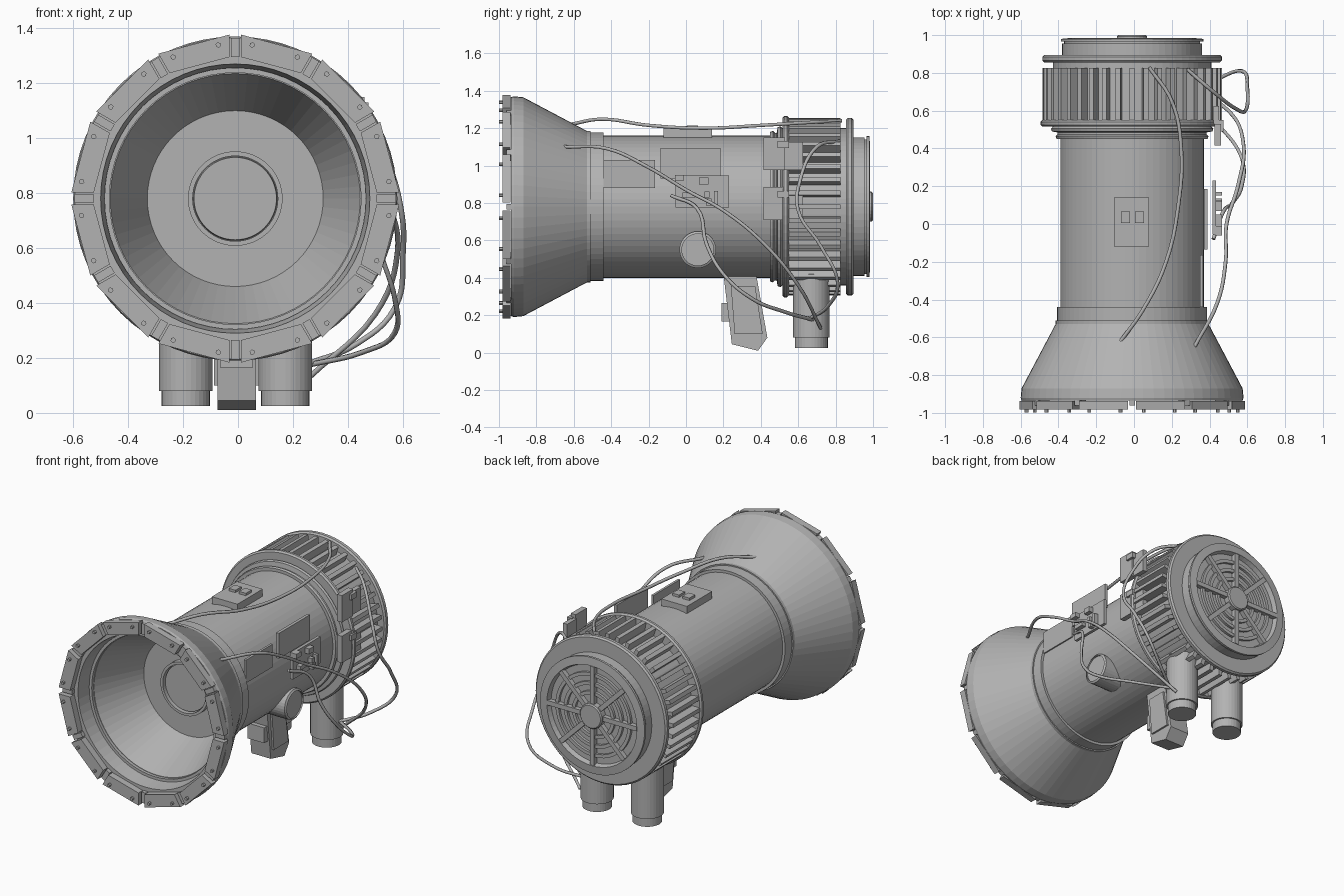
import bpy, bmesh, math
from mathutils import Vector, Matrix

if "Cube" in bpy.data.objects:
    bpy.data.objects.remove(bpy.data.objects["Cube"])

CX, CZ = -0.01, 0.78          # main axis, running along y
grey = bpy.data.materials.new("machine grey")
grey.diffuse_color = (0.45, 0.45, 0.45, 1)
grey.use_nodes = True
grey.node_tree.nodes["Principled BSDF"].inputs["Base Color"].default_value = grey.diffuse_color


def finish(name, bm):
    bmesh.ops.recalc_face_normals(bm, faces=bm.faces)
    me = bpy.data.meshes.new(name)
    bm.to_mesh(me)
    bm.free()
    me.materials.append(grey)
    ob = bpy.data.objects.new(name, me)
    bpy.context.collection.objects.link(ob)
    return ob


def add_box(bm, lo, hi, mat=Matrix()):
    lo, hi = Vector(lo), Vector(hi)
    m = mat @ Matrix.Translation((lo + hi) / 2) @ Matrix.Diagonal((*(hi - lo), 1))
    return bmesh.ops.create_cube(bm, size=1, matrix=m)


def boxes(name, spans):
    bm = bmesh.new()
    for lo, hi in spans:
        add_box(bm, lo, hi)
    return finish(name, bm)


def lathe(name, prof, n=64, closed=False, frame=None):
    """Turn (radius, along) points around the local y axis of frame."""
    frame = frame or Matrix.Translation((CX, 0, CZ))
    bm = bmesh.new()
    rings = []
    for r, y in prof:
        if r == 0:
            rings.append([bm.verts.new(frame @ Vector((0, y, 0)))] * n)
        else:
            rings.append([bm.verts.new(frame @ Vector((r * math.cos(a), y, r * math.sin(a))))
                          for a in (2 * math.pi * i / n for i in range(n))])
    pairs = list(zip(rings, rings[1:])) + ([(rings[-1], rings[0])] if closed else [])
    for p, q in pairs:
        for i in range(n):
            j = (i + 1) % n
            bm.faces.new(dict.fromkeys((p[i], p[j], q[j], q[i])))
    return finish(name, bm)


def ring(name, r0, r1, y0, y1):
    return lathe(name, [(r0, y0), (r1, y0), (r1, y1), (r0, y1)], closed=True)


def spoke_frame(angle):
    """Local z points outward from the main axis at the given angle from the top."""
    return Matrix.Translation((CX, 0, CZ)) @ Matrix.Rotation(math.radians(angle), 4, 'Y')


def prism(bm, pts, d0, d1, place):
    """Extrude outline pts from depth d0 to d1; place maps (u, v, depth) to a point."""
    a = [bm.verts.new(place(u, v, d0)) for u, v in pts]
    b = [bm.verts.new(place(u, v, d1)) for u, v in pts]
    bm.faces.new(a)
    top = bm.faces.new(b)
    for i in range(len(pts)):
        j = (i + 1) % len(pts)
        bm.faces.new((a[i], a[j], b[j], b[i]))
    return top


# Bell, inner funnel and barrel in one turned shell
lathe("bell_and_barrel", [
    (0, -0.5), (0.32, -0.5), (0.455, -0.82), (0.475, -0.82), (0.49, -0.935), (0.585, -0.935),
    (0.59, -0.92), (0.585, -0.87), (0.405, -0.53), (0.405, -0.51), (0.397, -0.51),
    (0.397, -0.44), (0.38, -0.44), (0.38, 0.45), (0.40, 0.45), (0.405, 0.465), (0.395, 0.475),
    (0.395, 0.485), (0.425, 0.49), (0.43, 0.505), (0.42, 0.515), (0.475, 0.515),
    (0.485, 0.525), (0.485, 0.54), (0.475, 0.55), (0.42, 0.55), (0.42, 0.855),
    (0.465, 0.855), (0.475, 0.865), (0.475, 0.885), (0.465, 0.895), (0.37, 0.895),
    (0.37, 0.955), (0.36, 0.955), (0.36, 0.965), (0.377, 0.965), (0.377, 0.98),
    (0.325, 0.985), (0.315, 0.955), (0, 0.955)])
ring("funnel_lip", 0.458, 0.476, -0.84, -0.815)
ring("lens_rim", 0.155, 0.172, -0.54, -0.49)
lathe("lens", [(0.155, -0.49), (0.15, -0.52), (0, -0.52)])

# Twelve straight rim plates with bolts and small clips in the gaps
bm = bmesh.new()
bolts = bmesh.new()
clips = bmesh.new()
for k in range(12):
    f = spoke_frame(15 + 30 * k)
    half = math.radians(15)
    ro, ri = 0.582, 0.503
    wo, wi = ro * math.tan(half) - 0.022, ri * math.tan(half) - 0.022
    top = prism(bm, [(-wo, ro), (wo, ro), (wi, ri), (-wi, ri)], -0.938, -0.972,
                lambda u, v, d: f @ Vector((u, d, v)))
    bmesh.ops.inset_region(bm, faces=[top], thickness=0.007)
    for v in top.verts:
        v.co.y = -0.982
    for s in (-1, 1):
        m = f @ Matrix.Translation((s * 0.085, -0.988, 0.556)) @ Matrix.Rotation(math.pi / 2, 4, 'X')
        bmesh.ops.create_cone(bolts, cap_ends=True, segments=6, radius1=0.01, radius2=0.01,
                              depth=0.022, matrix=m)
    add_box(clips, (-0.015, -0.96, 0.515), (0.015, -0.93, 0.585), spoke_frame(30 * k))
finish("rim_plates", bm)
finish("rim_bolts", bolts)
finish("rim_clips", clips)

# Cooling fins around the rear housing
bm = bmesh.new()
for k in range(40):
    add_box(bm, (-0.013, 0.55, 0.41), (0.013, 0.825, 0.475), spoke_frame(9 * k))
finish("cooling_fins", bm)

# Rear grille: rings, eight spokes and hub
for r in (0.13, 0.19, 0.25):
    ring("grille_ring", r, r + 0.022, 0.95, 0.972)
bm = bmesh.new()
for k in range(8):
    add_box(bm, (-0.015, 0.95, 0.05), (0.015, 0.985, 0.322), spoke_frame(45 * k))
finish("grille_spokes", bm)
lathe("grille_hub", [(0, 0.95), (0.08, 0.95), (0.08, 0.993), (0.073, 1.0), (0, 1.0)], 24)

# Two cylindrical feet
for x in (-0.19, 0.172):
    up = Matrix.Translation((x, 0.67, 0)) @ Matrix.Rotation(math.pi / 2, 4, 'X')
    lathe("foot", [(0, 0.025), (0.088, 0.025), (0.088, 0.08), (0.098, 0.08), (0.098, 0.42), (0, 0.42)],
          32, frame=up)

# Grip below the barrel, with raised cheeks and trigger block
bm = bmesh.new()
grip = [(0.2, 0.42), (0.375, 0.42), (0.435, 0.08), (0.385, 0.01), (0.245, 0.045)]
cheek = [(0.24, 0.355), (0.37, 0.355), (0.41, 0.1), (0.26, 0.1)]
prism(bm, grip, -0.075, 0.065, lambda u, v, d: Vector((d, u, v)))
prism(bm, cheek, -0.087, 0.077, lambda u, v, d: Vector((d, u, v)))
add_box(bm, (-0.065, 0.19, 0.165), (0.055, 0.26, 0.265))
finish("grip", bm)

# Top plate with two buttons
boxes("top_plate", [((-0.105, -0.12, 1.15), (0.08, 0.14, 1.197))])
boxes("top_buttons", [((x, 0.005, 1.19), (x + 0.048, 0.065, 1.213)) for x in (-0.07, 0.005)])

# Side panels, circuit board with chips, latch boxes
boxes("side_panel_front", [((0.35, -0.44, 0.88), (0.365, -0.165, 1.03))])
boxes("side_panel_rear", [((0.37, -0.135, 0.93), (0.39, 0.185, 1.095))])
boxes("circuit_board", [((0.415, -0.055, 0.775), (0.435, 0.23, 0.948))])
boxes("circuit_chips", [((0.43, y, z), (0.465, y + w, z + h)) for y, z, w, h in (
    (-0.06, 0.92, 0.05, 0.03), (0.07, 0.9, 0.05, 0.035), (-0.02, 0.83, 0.07, 0.025),
    (0.11, 0.785, 0.025, 0.04), (0.15, 0.785, 0.02, 0.08), (0.1, 0.83, 0.025, 0.03))])
for z in (0.975, 0.71):
    boxes("latch_box", [((0.425, 0.415, z), (0.46, 0.53, z + 0.175)),
                        ((0.42, 0.53, z), (0.45, 0.625, z + 0.15)),
                        ((0.44, 0.49, z + 0.12), (0.475, 0.55, z + 0.155))])

# Round side cap
side = Matrix.Translation((0, 0.063, 0.55)) @ Matrix.Rotation(-math.pi / 2, 4, 'Z')
lathe("side_cap", [(0, 0.2), (0.098, 0.2), (0.098, 0.36), (0.085, 0.368), (0.085, 0.358), (0, 0.358)],
      32, frame=side)

# Loose cables
cables = [
    [(-0.07, -0.62, 1.22), (0.05, -0.45, 1.248), (0.17, -0.2, 1.215), (0.235, 0.1, 1.2),
     (0.25, 0.4, 1.215), (0.2, 0.65, 1.23), (0.08, 0.83, 1.24)],
    [(0.32, -0.65, 1.1), (0.44, -0.42, 1.09), (0.485, -0.2, 0.99), (0.49, 0.0, 0.87),
     (0.55, 0.2, 0.76), (0.58, 0.42, 0.58), (0.5, 0.6, 0.36), (0.26, 0.72, 0.13)],
    [(0.42, -0.08, 0.84), (0.47, 0.06, 0.77), (0.52, 0.11, 0.58), (0.57, 0.2, 0.42),
     (0.57, 0.35, 0.29), (0.45, 0.52, 0.22), (0.26, 0.68, 0.175)],
    [(0.28, 0.82, 1.13), (0.42, 0.7, 1.1), (0.54, 0.61, 0.92), (0.59, 0.6, 0.76),
     (0.6, 0.72, 0.57), (0.57, 0.81, 0.38), (0.43, 0.76, 0.25), (0.26, 0.66, 0.18)],
]
for pts in cables:
    cu = bpy.data.curves.new("cable", 'CURVE')
    cu.dimensions = '3D'
    cu.bevel_depth = 0.01
    cu.bevel_resolution = 1
    cu.use_fill_caps = True
    cu.resolution_u = 6
    sp = cu.splines.new('BEZIER')
    sp.bezier_points.add(len(pts) - 1)
    for bp, p in zip(sp.bezier_points, pts):
        bp.co = p
        bp.handle_left_type = bp.handle_right_type = 'AUTO'
    cu.materials.append(grey)
    bpy.context.collection.objects.link(bpy.data.objects.new("cable", cu))
